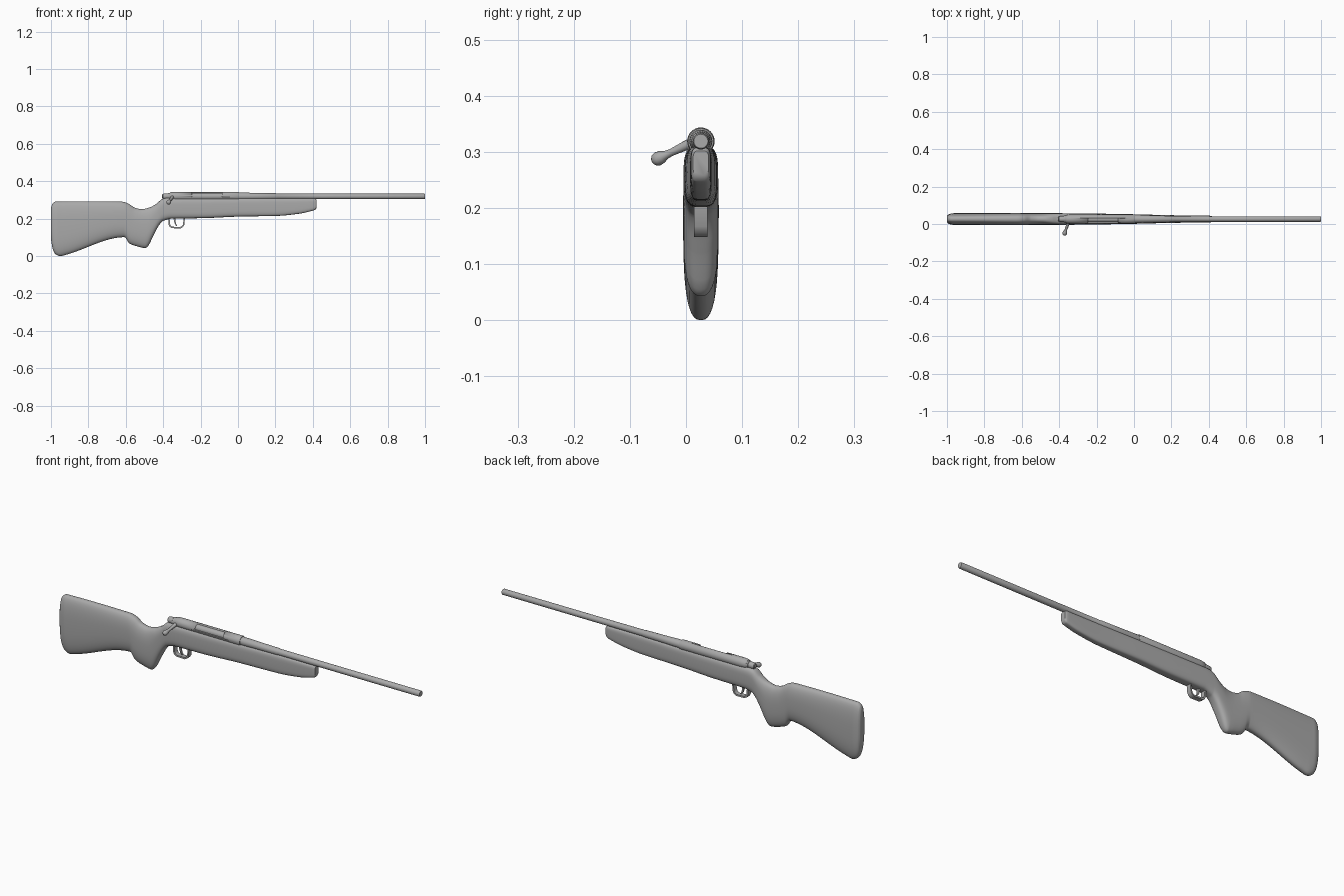
import bpy, bmesh, math
from mathutils import Vector

if "Cube" in bpy.data.objects:
    bpy.data.objects.remove(bpy.data.objects["Cube"])

CY, CZ = 0.0265, 0.319          # barrel axis
grey = bpy.data.materials.new("plain_grey")
grey.diffuse_color = (0.4, 0.4, 0.4, 1)
grey.use_nodes = True
grey.node_tree.nodes["Principled BSDF"].inputs["Base Color"].default_value = grey.diffuse_color


def make(name, bm, angle=35):
    bmesh.ops.recalc_face_normals(bm, faces=bm.faces[:])
    me = bpy.data.meshes.new(name)
    bm.to_mesh(me)
    bm.free()
    ob = bpy.data.objects.new(name, me)
    bpy.context.collection.objects.link(ob)
    me.materials.append(grey)
    bpy.ops.object.select_all(action='DESELECT')
    ob.select_set(True)
    bpy.context.view_layer.objects.active = ob
    bpy.ops.object.shade_smooth_by_angle(angle=math.radians(angle))
    return ob


def loft(name, rings, angle=35):
    """Skin a list of equal-length point rings and cap both ends."""
    bm = bmesh.new()
    vs = [[bm.verts.new(p) for p in r] for r in rings]
    n = len(vs[0])
    for a, b in zip(vs, vs[1:]):
        for i in range(n):
            j = (i + 1) % n
            bm.faces.new((a[i], a[j], b[j], b[i]))
    bm.faces.new(vs[0])
    bm.faces.new(vs[-1])
    return make(name, bm, angle)


def turned(name, profile, sides=32):
    """Lathe (x, radius) pairs about the barrel axis."""
    return loft(name, [[(x, CY + r * math.cos(t), CZ + r * math.sin(t))
                        for t in (2 * math.pi * k / sides for k in range(sides))]
                       for x, r in profile])


def plate(name, pts, half):
    """Extrude an (x, z) outline across y."""
    return loft(name, [[(x, CY + s * half, z) for x, z in pts] for s in (-1, 1)])


def smooth(pts, x):
    """Monotone cubic interpolation of (x, value) pairs."""
    n = len(pts)
    d = [(pts[i + 1][1] - pts[i][1]) / (pts[i + 1][0] - pts[i][0]) for i in range(n - 1)]

    def tan(i):
        if i == 0 or i == n - 1:
            return d[min(i, n - 2)]
        a, b = d[i - 1], d[i]
        return 0 if a * b <= 0 else 2 * a * b / (a + b)
    i = 0
    while i < n - 2 and x > pts[i + 1][0]:
        i += 1
    h = pts[i + 1][0] - pts[i][0]
    t = min(max((x - pts[i][0]) / h, 0), 1)
    return ((2*t**3 - 3*t*t + 1) * pts[i][1] + (t**3 - 2*t*t + t) * h * tan(i)
            + (3*t*t - 2*t**3) * pts[i + 1][1] + (t**3 - t*t) * h * tan(i + 1))


# Stock: side outline, half width and squareness along x
top = [(-1, .255), (-.994, .278), (-.975, .291), (-.8, .293), (-.62, .291), (-.585, .28),
       (-.553, .259), (-.516, .251), (-.473, .26), (-.436, .28), (-.404, .306),
       (-.38, .311), (0, .310), (.41, .308), (.42, .302)]
bottom = [(-1, .09), (-.99, .035), (-.975, .01), (-.95, 0), (-.92, .007), (-.607, .101),
          (-.58, .067), (-.543, .053), (-.495, .043), (-.484, .05), (-.447, .12),
          (-.42, .168), (-.4, .188), (-.355, .2), (-.18, .203), (0, .211), (.21, .215),
          (.33, .227), (.393, .241), (.414, .248), (.42, .258)]
width = [(-1, .017), (-.992, .025), (-.965, .031), (-.62, .032), (-.5, .031), (-.4, .031),
         (-.2, .029), (0, .0255), (.2, .0205), (.41, .0175), (.42, .014)]
square = [(-1, 2.6), (-.5, 2.5), (-.35, 3.5), (.42, 4)]


def stock_ring(x, n=40):
    lo, hi, w, e = (smooth(p, x) for p in (bottom, top, width, square))
    ring = []
    for k in range(n):
        t = 2 * math.pi * k / n
        c, s = math.cos(t), math.sin(t)
        ring.append((x, CY + w * math.copysign(abs(c) ** (2 / e), c),
                     (lo + hi) / 2 + (hi - lo) / 2 * math.copysign(abs(s) ** (2 / e), s)))
    return ring


xs = {round(-1 + .01 * i, 4) for i in range(143)}
xs |= {round(p[0], 4) for p in top + bottom + width} | {-.998, -.985, -.49}
loft("stock", [stock_ring(x) for x in sorted(xs)], 50)

# Barrel with a step and a chamfered muzzle
turned("barrel", [(-.02, .0205), (.03, .0205), (.08, .019), (.21, .0168), (.212, .0155),
                  (.45, .0148), (.996, .0145), (1, .0125)])

# Receiver with an ejection opening cut in the right side
receiver = turned("receiver", [(-.365, .019), (-.36, .0225), (-.335, .0245),
                               (.003, .0242), (.006, .0225)])
bm = bmesh.new()
bmesh.ops.create_cube(bm, size=1)
for v in bm.verts:
    v.co = Vector((-.165 + v.co.x * .16, CY - .018 + v.co.y * .044, .341 + v.co.z * .05))
cutter = make("opening_cutter", bm)
cutter.hide_render = True
cutter.hide_viewport = True
cutter.display_type = 'WIRE'
mod = receiver.modifiers.new("opening", 'BOOLEAN')
mod.operation = 'DIFFERENCE'
mod.solver = 'EXACT'
mod.object = cutter
bpy.context.view_layer.objects.active = receiver
cutter.hide_viewport = False
bpy.ops.object.modifier_apply(modifier=mod.name)
bpy.data.objects.remove(cutter)

# Bolt body and rear cap
turned("bolt", [(-.405, .009), (-.402, .013), (-.394, .0155), (-.375, .0165), (-.373, .0185),
                (-.34, .0185), (-.338, .017), (-.06, .017)])

# Bolt handle: swept round arm swelling into a knob
a, b = Vector((-.346, .022, .322)), Vector((-.374, -.06, .283))
axis = (b - a).normalized()
u = axis.cross(Vector((0, 0, 1))).normalized()
v = axis.cross(u)
arm = [(0, .009), (.3, .0085), (.6, .0065), (.72, .008), (.79, .0115), (.88, .0125),
       (.95, .0105), (.99, .006)]
loft("bolt_handle", [[a.lerp(b, f) + (u * math.cos(t) + v * math.sin(t)) * r
                      for t in (2 * math.pi * k / 16 for k in range(16))] for f, r in arm], 60)

# Trigger guard bow and trigger
outer = [(-.374, .206), (-.371, .168), (-.365, .156), (-.353, .149), (-.306, .148),
         (-.294, .155), (-.287, .167), (-.283, .206)]
inner = [(-.290, .206), (-.294, .17), (-.299, .161), (-.308, .156), (-.351, .157),
         (-.359, .162), (-.363, .171), (-.366, .206)]
plate("trigger_guard", outer + inner, .012)
plate("trigger", [(-.345, .206), (-.342, .185), (-.337, .17), (-.329, .16), (-.325, .162),
                  (-.331, .173), (-.334, .187), (-.333, .206)], .005)
